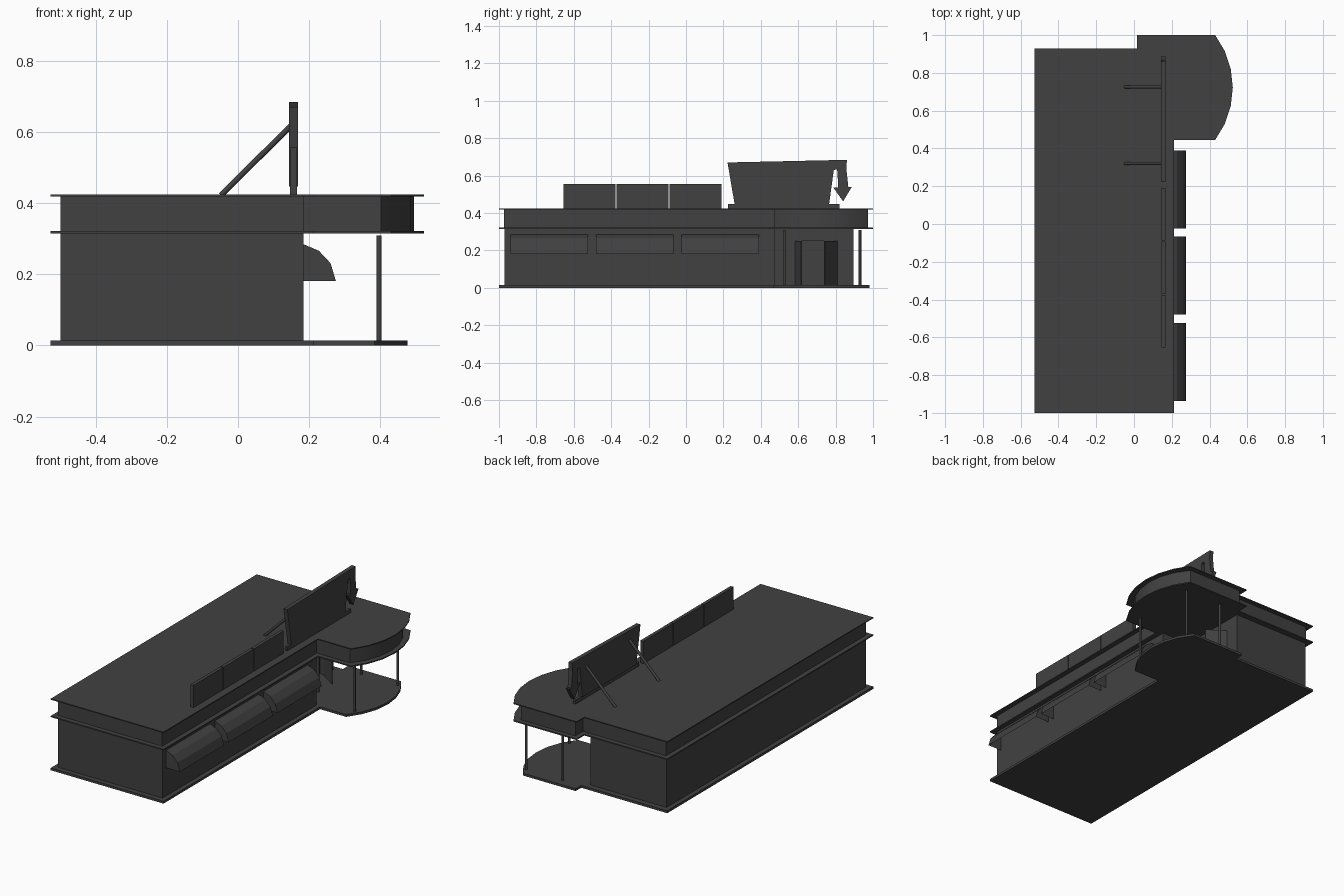
import bpy, bmesh, math
from mathutils import Vector

if "Cube" in bpy.data.objects:
    bpy.data.objects.remove(bpy.data.objects["Cube"])

# Dark grey finish shared by all parts
dark = bpy.data.materials.new("dark_grey")
dark.diffuse_color = (0.053, 0.053, 0.053, 1)
dark.use_nodes = True
dark.node_tree.nodes["Principled BSDF"].inputs["Base Color"].default_value = dark.diffuse_color


def finish(name, bm, smooth=False):
    bmesh.ops.recalc_face_normals(bm, faces=bm.faces)
    me = bpy.data.meshes.new(name)
    bm.to_mesh(me)
    bm.free()
    me.materials.append(dark)
    ob = bpy.data.objects.new(name, me)
    bpy.context.collection.objects.link(ob)
    if smooth:
        bpy.context.view_layer.objects.active = ob
        ob.select_set(True)
        bpy.ops.object.shade_smooth_by_angle(angle=math.radians(40))
        ob.select_set(False)
    return ob


def prism(name, pts, offset, smooth=False):
    """Extrude a closed outline of 3D points along an offset."""
    bm = bmesh.new()
    face = bm.faces.new([bm.verts.new(p) for p in pts])
    new = bmesh.ops.extrude_face_region(bm, geom=[face], use_keep_orig=True)["geom"]
    bmesh.ops.translate(bm, vec=offset, verts=[v for v in new if isinstance(v, bmesh.types.BMVert)])
    return finish(name, bm, smooth)


def box(name, x0, x1, y0, y1, z0, z1):
    pts = [(x0, y0, z0), (x1, y0, z0), (x1, y1, z0), (x0, y1, z0)]
    return prism(name, pts, (0, 0, z1 - z0))


def rod(name, a, b, r):
    a, b = Vector(a), Vector(b)
    bm = bmesh.new()
    bmesh.ops.create_cone(bm, cap_ends=True, segments=10, radius1=r, radius2=r, depth=(b - a).length)
    ob = finish(name, bm, True)
    ob.location = (a + b) / 2
    ob.rotation_euler = (b - a).to_track_quat('Z', 'Y').to_euler()
    return ob


def plan(d, e, z):
    """Building outline with the bowed entrance canopy: d insets the hall, e the canopy."""
    half, sag, yc = 0.2775 - e, 0.093, 0.7225
    rad = (half * half + sag * sag) / (2 * sag)
    amax = math.asin(half / rad)
    arc = []
    for i in range(7):
        a = amax * (i / 3 - 1)
        arc.append((0.523 - e - rad + rad * math.cos(a), yc + rad * math.sin(a), z))
    return ([(-0.527 + d, -1 + d, z), (0.212 - d, -1 + d, z), (0.212 - d, yc - half, z)] + arc +
            [(0.017 + e, yc + half, z), (0.017 + e, 0.928 - d, z), (-0.527 + d, 0.928 - d, z)])


# Stacked slabs and fascia
base = plan(0, 0.02, 0)
base = [(x - 0.027 if x > 0.3 else x, y, z) for x, y, z in base]
prism("floor_slab", base, (0, 0, 0.014), True)
prism("lower_ledge", plan(0, 0, 0.315), (0, 0, 0.007), True)
prism("fascia", plan(0.028, 0.028, 0.322), (0, 0, 0.096), True)
prism("roof_slab", plan(0, 0, 0.418), (0, 0, 0.006), True)

# Main walls with an entrance recess at the corner
walls = [(-0.499, -0.97), (0.184, -0.97), (0.184, 0.472), (0, 0.472),
         (0, 0.583), (-0.03, 0.583), (-0.03, 0.81), (0, 0.81), (0, 0.895), (-0.499, 0.895)]
prism("walls", [(x, y, 0.014) for x, y in walls], (0, 0, 0.301))
box("door_header", -0.03, 0, 0.583, 0.81, 0.25, 0.315)

# Open entrance doors
for name, y0, y1 in (("left_door", 0.583, 0.621), ("right_door", 0.81, 0.737)):
    t = 0.006 if y1 > y0 else -0.006
    prism(name, [(0, y0, 0.014), (0.1, y1 - t, 0.014), (0.1, y1, 0.014), (0, y0 + t, 0.014)], (0, 0, 0.236))

# Canopy columns
for i, (x, y) in enumerate([(0.396, 0.525), (0.396, 0.93), (0.155, 0.93)]):
    rod(f"column_{i + 1}", (x, y, 0.014), (x, y, 0.308), 0.007)

# Awnings: curved sheets with end cheeks, open below and behind
prof = [(0.184, 0.284), (0.227, 0.266), (0.26, 0.231), (0.275, 0.181)]
for i, y0 in enumerate((-0.937, -0.48, -0.023)):
    bm = bmesh.new()
    ends = [[bm.verts.new((x, y, z)) for x, z in prof] for y in (y0, y0 + 0.413)]
    for k in range(3):
        bm.faces.new((ends[0][k], ends[1][k], ends[1][k + 1], ends[0][k + 1]))
    for e, y in zip(ends, (y0, y0 + 0.413)):
        bm.faces.new(e + [bm.verts.new((0.184, y, 0.181))])
    finish(f"awning_{i + 1}", bm)

# Low roof sign panels
for i in range(3):
    y = -0.655 + i * 0.284
    box(f"sign_panel_{i + 1}", 0.146, 0.166, y, y + 0.278, 0.424, 0.556)

# Large tapered sign with a hanging arrow
sign = [(0.222, 0.67), (0.26, 0.446), (0.765, 0.446), (0.79, 0.628), (0.805, 0.635),
        (0.81, 0.622), (0.813, 0.535), (0.787, 0.537), (0.84, 0.462), (0.887, 0.54),
        (0.868, 0.538), (0.858, 0.63), (0.86, 0.684)]
prism("arrow_sign", [(0.143, y, z) for y, z in sign], (0.025, 0, 0))
box("sign_foot", 0.149, 0.165, 0.225, 0.82, 0.424, 0.447)

# Diagonal braces behind the sign
for i, y in enumerate((0.32, 0.725)):
    rod(f"brace_{i + 1}", (-0.048, y, 0.422), (0.148, y, 0.616), 0.008)
